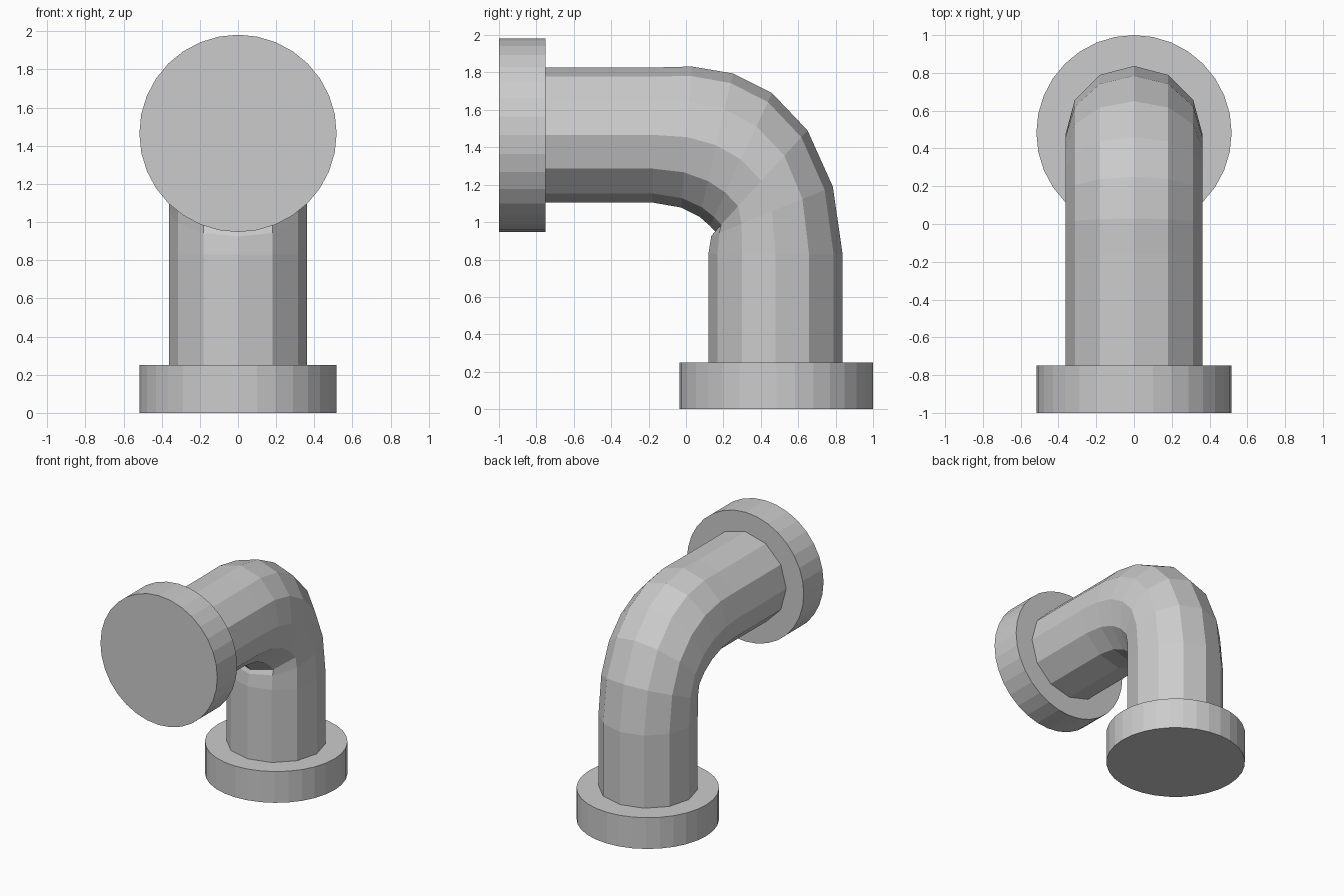
import bpy, bmesh, math
from mathutils import Vector

if "Cube" in bpy.data.objects:
    bpy.data.objects.remove(bpy.data.objects["Cube"])

R_PIPE, SIDES = 0.362, 12


def flange(name, loc, rot_x):
    bpy.ops.mesh.primitive_cylinder_add(vertices=32, radius=0.517, depth=0.25,
                                        location=loc, rotation=(rot_x, 0, 0))
    bpy.context.object.name = name


# Pipe flanges: one on the floor, one facing the front
flange("bottom_flange", (0, 0.483, 0.125), 0)
flange("front_flange", (0, -0.875, 1.465), math.pi / 2)

# Elbow pipe: each ring given by its outer and inner point (y, z) in the side plane
rings = [
    ((-0.76, 1.827), (-0.76, 1.105)),
    ((-0.16, 1.827), (-0.18, 1.105)),
    ((0.03, 1.832), (-0.025, 1.078)),
    ((0.25, 1.795), (0.073, 1.028)),
    ((0.46, 1.69), (0.128, 0.98)),
    ((0.65, 1.49), (0.155, 0.95)),
    ((0.785, 1.19), (0.135, 0.925)),
    ((0.837, 0.83), (0.12, 0.83)),
    ((0.837, 0.24), (0.12, 0.24)),
]
bm = bmesh.new()
loops = []
for outer, inner in rings:
    o, i = Vector((0, *outer)), Vector((0, *inner))
    mid, half = (o + i) / 2, (o - i) / 2
    loops.append([bm.verts.new(mid + half * math.cos(a) + Vector((R_PIPE * math.sin(a), 0, 0)))
                  for a in (k * math.tau / SIDES for k in range(SIDES))])
for a, b in zip(loops, loops[1:]):
    for k in range(SIDES):
        n = (k + 1) % SIDES
        bm.faces.new((a[k], a[n], b[n], b[k]))
bm.faces.new(loops[0])
bm.faces.new(loops[-1])
bmesh.ops.recalc_face_normals(bm, faces=bm.faces)
mesh = bpy.data.meshes.new("elbow_pipe")
bm.to_mesh(mesh)
bm.free()
bpy.context.collection.objects.link(bpy.data.objects.new("elbow_pipe", mesh))
